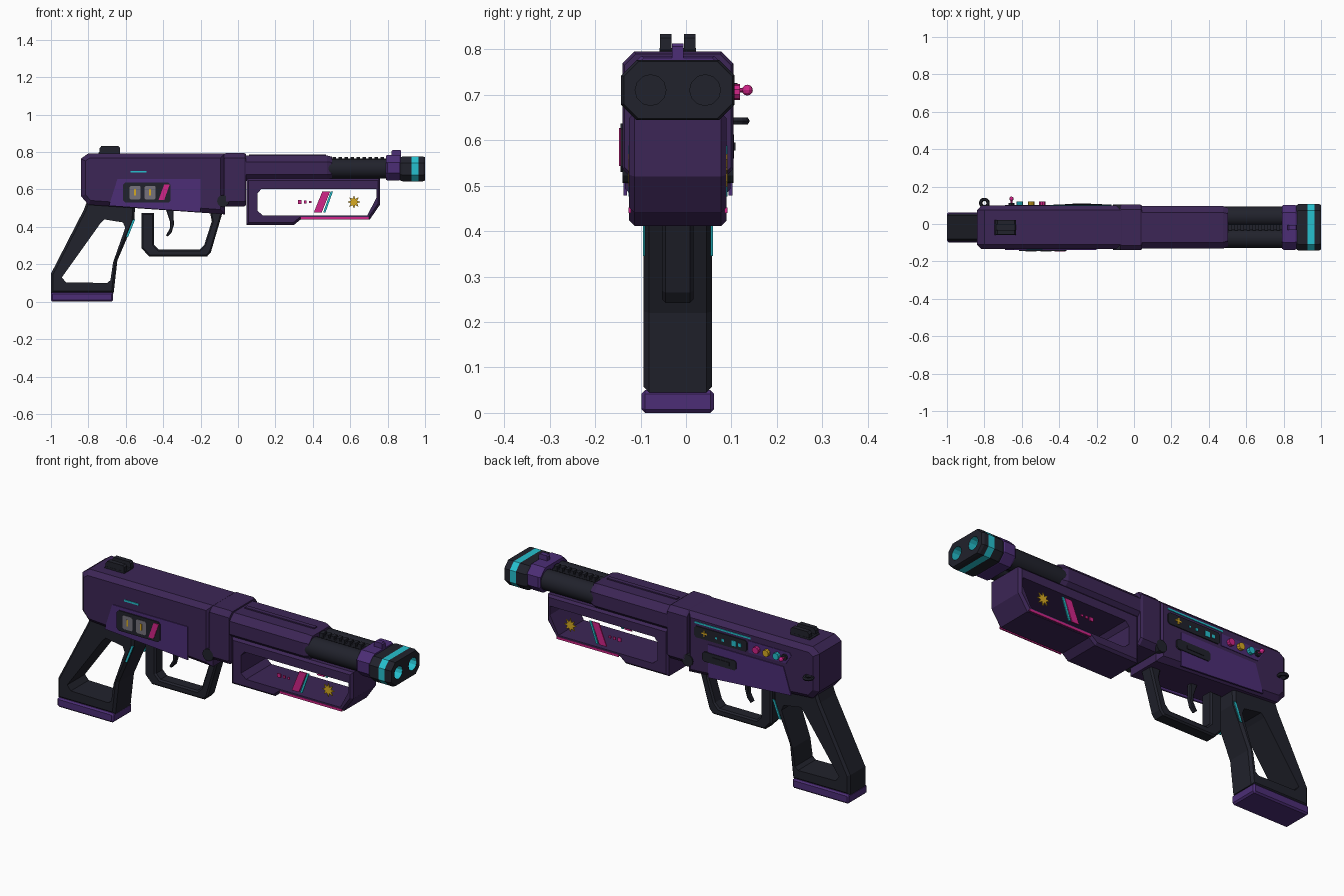
import bpy, bmesh, math
from mathutils import Matrix, Vector

cube = bpy.data.objects.get("Cube")
if cube:
    bpy.data.objects.remove(cube, do_unlink=True)

C = -0.018  # y of the centre plane


def material(name, *rgb):
    m = bpy.data.materials.new(name)
    m.use_nodes = True
    m.diffuse_color = (*rgb, 1)
    m.node_tree.nodes["Principled BSDF"].inputs["Base Color"].default_value = (*rgb, 1)
    return m


purple = material("deep purple", .045, .019, .092)
violet = material("violet", .072, .027, .18)
dark = material("charcoal", .015, .016, .025)
teal = material("teal", .019, .53, .62)
pink = material("pink", .64, .018, .25)
yellow = material("yellow", .68, .4, .016)
grey = material("grey", .18, .17, .2)


def finish(name, bm, *mats):
    bmesh.ops.recalc_face_normals(bm, faces=bm.faces)
    me = bpy.data.meshes.new(name)
    bm.to_mesh(me)
    bm.free()
    for m in mats:
        me.materials.append(m)
    ob = bpy.data.objects.new(name, me)
    bpy.context.scene.collection.objects.link(ob)
    return ob


def prism(name, pts, y0, y1, mat, bevel=0):
    """Extrude an (x, z) outline from y0 to y1, chamfering both rims."""
    bm = bmesh.new()
    f = bm.faces.new([bm.verts.new((x, y0, z)) for x, z in pts])
    ext = bmesh.ops.extrude_face_region(bm, geom=[f], use_keep_orig=True)
    moved = [v for v in ext["geom"] if isinstance(v, bmesh.types.BMVert)]
    bmesh.ops.translate(bm, verts=moved, vec=(0, y1 - y0, 0))
    if bevel:
        rim = [e for e in bm.edges if abs(e.verts[0].co.y - e.verts[1].co.y) < 1e-5]
        bmesh.ops.bevel(bm, geom=rim, offset=bevel, segments=1, affect='EDGES')
    return finish(name, bm, mat)


def slab(name, pts, half, mat, bevel=0):
    return prism(name, pts, C - half, C + half, mat, bevel)


def rect(x0, x1, z0, z1, c=0):
    if not c:
        return [(x0, z0), (x1, z0), (x1, z1), (x0, z1)]
    return [(x0 + c, z0), (x1 - c, z0), (x1, z0 + c), (x1, z1 - c),
            (x1 - c, z1), (x0 + c, z1), (x0, z1 - c), (x0, z0 + c)]


def plate(name, pts, side, inner, outer, mat):
    return prism(name, pts, C + side * inner, C + side * outer, mat)


def loft(name, half, z0, z1, chamfer, stations, mats, bands=()):
    """Chamfered section run along x through (x, scale) stations."""
    bm = bmesh.new()
    mid = (z0 + z1) / 2
    rings = [[bm.verts.new((x, C + y * s, mid + (z - mid) * s))
              for y, z in rect(-half, half, z0, z1, chamfer)] for x, s in stations]
    for i, (a, b) in enumerate(zip(rings, rings[1:])):
        for k in range(8):
            j = (k + 1) % 8
            f = bm.faces.new((a[k], a[j], b[j], b[k]))
            f.material_index = bands[i] if bands else 0
    bm.faces.new(rings[0])
    bm.faces.new(rings[-1])
    return finish(name, bm, *mats)


def rod(name, axis, centre, radius, length, mats, sides=16):
    bm = bmesh.new()
    turn = Vector((0, 0, 1)).rotation_difference(Vector(axis)).to_matrix().to_4x4()
    bmesh.ops.create_cone(bm, cap_ends=True, segments=sides, radius1=radius, radius2=radius,
                          depth=length, matrix=Matrix.Translation(centre) @ turn)
    for f in bm.faces:
        f.material_index = len(mats) - 1 if len(f.verts) == 4 else 0
        f.smooth = len(f.verts) == 4 and sides > 12
    ob = finish(name, bm, *mats)
    for e in ob.data.edges:
        a, b = (ob.data.vertices[i].co for i in e.vertices)
        e.use_edge_sharp = abs((b - a).dot(Vector(axis))) < 1e-4
    return ob


def cut(ob, cutter):
    mod = ob.modifiers.new("cut", 'BOOLEAN')
    mod.operation, mod.solver, mod.object = 'DIFFERENCE', 'EXACT', cutter
    deps = bpy.context.evaluated_depsgraph_get()
    me = bpy.data.meshes.new_from_object(ob.evaluated_get(deps))
    ob.modifiers.clear()
    ob.data = me
    bpy.data.objects.remove(cutter, do_unlink=True)


# Receiver and collar
slab("receiver", [(-.84, .765), (-.80, .793), (-.07, .793), (-.07, .467), (-.80, .518),
                  (-.84, .565)], .116, purple, .024)
loft("collar", .122, .51, .795, .026, [(-.075, .96), (-.065, 1), (.033, 1), (.043, .96)], [purple])
rod("hinge_pin", (0, 1, 0), (-.08, C, .538), .032, .244, [dark], 12)

# Barrels with shroud, rib and front band
for n, s in (("left", 1), ("right", -1)):
    rod(n + "_barrel", (1, 0, 0), (.46, C + s * .058, .712), .053, .84, [dark], 20)
loft("barrel_shroud", .114, .645, .782, .034, [(.03, 1), (.475, 1), (.503, .9)], [purple])
slab("shroud_rib", rect(.06, .47, .77, .788), .012, purple)
slab("barrel_rib", rect(.48, .82, .69, .757), .014, dark)
for i in range(9):
    x = .505 + i * .032
    slab("rib_tooth", rect(x, x + .02, .75, .773), .016, dark)
loft("front_band", .12, .648, .785, .04, [(.79, .94), (.80, 1), (.86, 1), (.872, .94)], [violet])
slab("front_sight", rect(.822, .872, .77, .812, .006), .013, violet)

# Muzzle block with teal band and two lined bores
muzzle = loft("muzzle", .125, .644, .776, .034,
              [(.865, .92), (.88, 1), (.928, 1), (.964, 1), (.988, 1), (1, .95)],
              [dark, teal], (0, 0, 1, 0, 0))
for s in (1, -1):
    cut(muzzle, rod("bore", (1, 0, 0), (.99, C + s * .06, .71), .034, .1, [dark, teal], 12))

# Open forend
forend = slab("forend", [(.045, .66), (.76, .66), (.76, .52), (.705, .44), (.335, .44), (.30, .411),
                         (.045, .411)], .107, purple, .012)
cut(forend, slab("window", [(.105, .58), (.125, .603), (.74, .603), (.74, .555), (.69, .46),
                            (.135, .46), (.105, .485)], .2, purple))

# Forend graphics on both sides
star = [(.62 + r * math.cos(a), .533 + r * math.sin(a))
        for i in range(16) for a in [i * math.pi / 8] for r in [.036 if i % 2 == 0 else .018]]
for s in (1, -1):
    plate("star", star, s, .103, .109, yellow)
    plate("pink_slash", [(.405, .476), (.447, .476), (.492, .588), (.45, .588)], s, .103, .109, pink)
    plate("teal_slash", [(.455, .476), (.467, .476), (.507, .588), (.495, .588)], s, .103, .109, teal)
    for x, r in ((.33, .01), (.36, .007), (.386, .006)):
        plate("pink_dot", rect(x - r, x + r, .533 - r, .533 + r), s, .103, .109, pink)
    plate("pink_trim", rect(.335, .70, .44, .452), s, .103, .109, pink)

# Grip with opening and butt plate
grip = slab("grip", [(-.81, .53), (-.55, .515), (-.555, .43), (-.645, .22), (-.665, .045), (-1, .045),
                     (-1, .15), (-.825, .49)], .075, dark, .012)
cut(grip, slab("grip_opening", [(-.735, .42), (-.715, .44), (-.615, .424), (-.603, .395), (-.668, .21),
                                (-.682, .115), (-.70, .1), (-.92, .104), (-.942, .13)], .2, dark))
slab("butt_plate", rect(-1, -.668, 0, .05, .008), .08, violet, .008)
for s in (1, -1):
    plate("grip_stripe", [(-.60, .345), (-.588, .345), (-.55, .44), (-.562, .44)], s, .072, .077, teal)

# Trigger guard and trigger
slab("trigger_guard", [(-.515, .475), (-.515, .285), (-.475, .242), (-.165, .242), (-.145, .265),
                       (-.082, .48), (-.15, .48), (-.14, .43), (-.18, .305), (-.205, .28),
                       (-.425, .28), (-.45, .305), (-.45, .475)], .035, dark, .008)
slab("trigger", [(-.388, .50), (-.345, .50), (-.343, .41), (-.355, .37), (-.375, .348), (-.385, .355),
                 (-.365, .39), (-.363, .425)], .014, dark, .004)

# Rear sight
slab("rear_sight_base", rect(-.745, -.63, .785, .803, .006), .04, dark)
for s in (1, -1):
    plate("rear_sight_post", [(-.74, .795), (-.632, .795), (-.632, .825), (-.64, .833),
                              (-.73, .833), (-.74, .82)], s, .014, .039, dark)

# Side panels on both sides
for s in (1, -1):
    plate("side_panel", [(-.69, .513), (-.645, .655), (-.20, .655), (-.20, .478)], s, .112, .12, violet)

# Right side: status plate
plate("status_plate", rect(-.615, -.36, .53, .637, .012), -1, .118, .126, dark)
for x in (-.55, -.47):
    plate("status_cell", rect(x - .029, x + .029, .547, .62, .006), -1, .124, .128, grey)
    plate("cell_mark", rect(x - .005, x + .005, .567, .602), -1, .126, .129, yellow)
plate("status_slash", [(-.425, .543), (-.395, .543), (-.365, .627), (-.395, .627)], -1, .124, .129, pink)
plate("right_dash", rect(-.575, -.49, .69, .70), -1, .113, .119, teal)

# Left side: display, control strip, port cover
plate("display", rect(-.43, -.12, .675, .735, .01), 1, .113, .121, dark)
plate("display_line", rect(-.45, -.12, .748, .757), 1, .113, .119, teal)
for w, h in ((.016, .004), (.004, .016)):
    plate("display_cross", rect(-.18 - w, -.18 + w, .707 - h, .707 + h), 1, .12, .123, yellow)
for x, r in ((-.25, .005), (-.29, .007), (-.355, .014), (-.39, .009)):
    plate("display_pixel", rect(x - r, x + r, .702 - r, .702 + r), 1, .12, .123, teal)
plate("control_strip", [(-.69, .725), (-.66, .675), (-.44, .675), (-.44, .738), (-.68, .738)],
      1, .113, .119, violet)
for x, m in ((-.49, pink), (-.55, yellow), (-.61, teal)):
    rod("control_knob", (0, 1, 0), (x, C + .126, .706), .018, .022, [m], 10)
rod("lever_base", (0, 1, 0), (-.655, C + .123, .71), .016, .016, [dark], 10)
rod("lever_stalk", (0, 1, 0), (-.655, C + .138, .71), .005, .034, [pink], 8)
bm = bmesh.new()
bmesh.ops.create_uvsphere(bm, u_segments=10, v_segments=6, radius=.012,
                          matrix=Matrix.Translation((-.655, C + .153, .71)))
finish("lever_ball", bm, pink)
plate("port_cover", rect(-.37, -.17, .56, .612, .01), 1, .113, .124, dark)
plate("port_latch", rect(-.33, -.23, .577, .595), 1, .123, .127, dark)

# Sling ring
bpy.ops.mesh.primitive_torus_add(location=(-.80, C + .13, .642), major_radius=.02, minor_radius=.009,
                                 major_segments=14, minor_segments=6)
ring = bpy.context.object
ring.name = "sling_ring"
ring.data.materials.append(dark)
